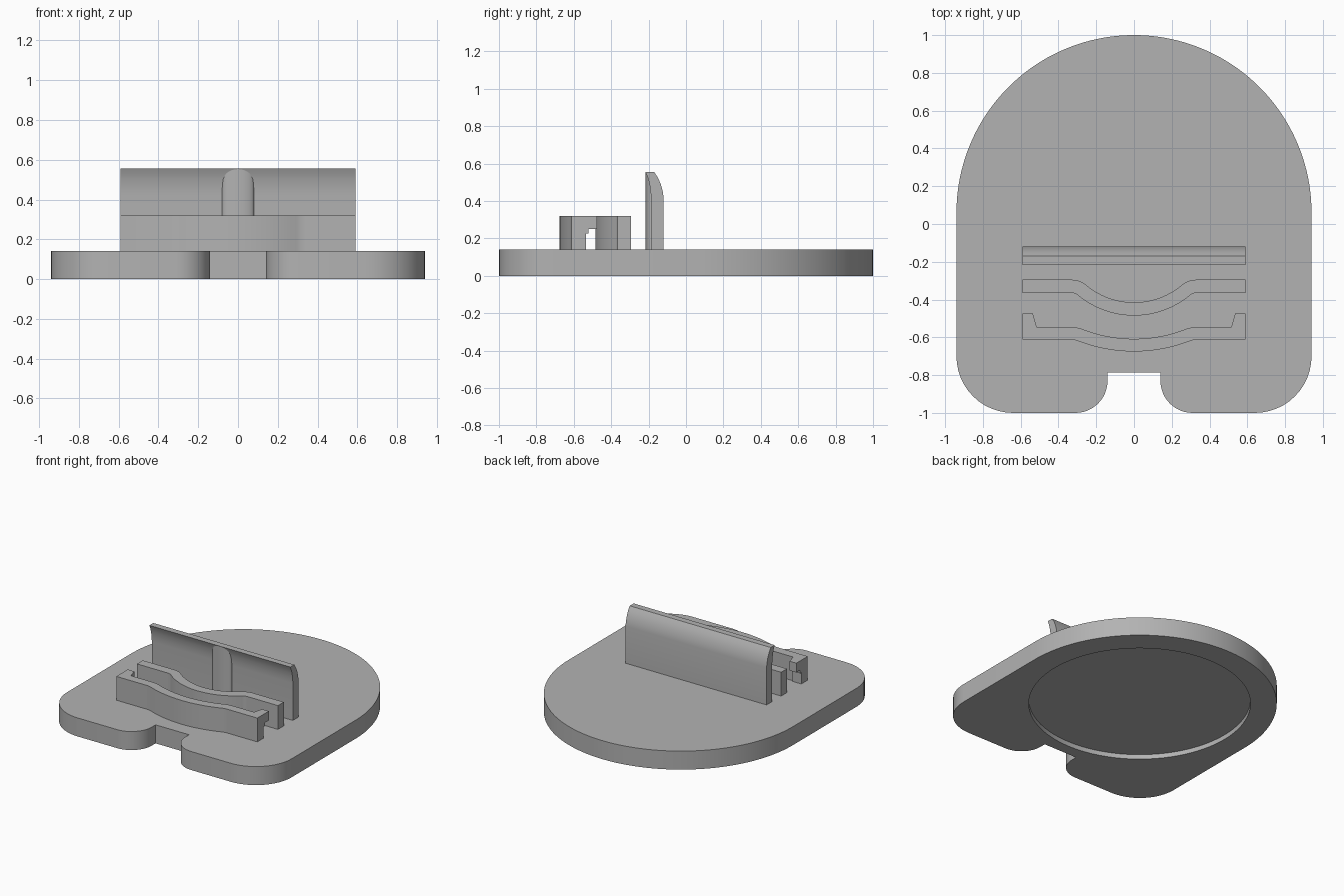
import bpy, bmesh, math
from mathutils import Matrix, Vector

cube = bpy.data.objects.get("Cube")
if cube:
    bpy.data.objects.remove(cube, do_unlink=True)

grey = bpy.data.materials.new("plain grey")
grey.use_nodes = True
COLOUR = (0.45, 0.45, 0.45, 1)
grey.diffuse_color = COLOUR
grey.node_tree.nodes["Principled BSDF"].inputs["Base Color"].default_value = COLOUR

BASE_TOP, RIB_TOP, WALL_TOP = 0.14, 0.32, 0.555
HALF = 0.59


def arc(cx, cy, r, start, end, steps=12):
    angles = [math.radians(start + (end - start) * i / steps) for i in range(steps + 1)]
    return [(cx + r * math.cos(a), cy + r * math.sin(a)) for a in angles]


def mirrored(half):
    """Close a right-hand outline with its mirror image about x = 0."""
    return half + [(-x, y) for x, y in reversed(half) if abs(x) > 1e-5]


def finish(obj):
    bpy.ops.object.select_all(action='DESELECT')
    obj.select_set(True)
    bpy.context.view_layer.objects.active = obj
    bpy.ops.object.shade_smooth_by_angle(angle=math.radians(30))


def extrude(name, outline, low, high, along_x=False):
    """Prism of a plan outline along z, or of a (y, z) section along x."""
    bm = bmesh.new()
    place = (lambda a, b: (low, a, b)) if along_x else (lambda a, b: (a, b, low))
    face = bm.faces.new([bm.verts.new(place(a, b)) for a, b in outline])
    out = bmesh.ops.extrude_face_region(bm, geom=[face])
    shift = Vector((high - low, 0, 0) if along_x else (0, 0, high - low))
    bmesh.ops.translate(bm, vec=shift,
                        verts=[v for v in out["geom"] if isinstance(v, bmesh.types.BMVert)])
    bmesh.ops.recalc_face_normals(bm, faces=bm.faces)
    mesh = bpy.data.meshes.new(name)
    bm.to_mesh(mesh)
    bm.free()
    mesh.materials.append(grey)
    obj = bpy.data.objects.new(name, mesh)
    bpy.context.collection.objects.link(obj)
    finish(obj)
    return obj


def bowed_edge(flat_y, drop, bend_x, fillet):
    """Right half of a bowed edge: central bow, then a fillet into the flat."""
    span = (drop ** 2 + bend_x ** 2) / (2 * drop)
    bow = span - fillet
    turn = math.degrees(math.asin(bend_x / span))
    pts = arc(0, flat_y - drop + bow, bow, -90, -90 + turn)
    return pts + arc(bend_x, flat_y - fillet, fillet, 90 + turn, 90, 8)[1:]


def cut(obj, cutter):
    cutter.hide_render = True
    mod = obj.modifiers.new("cut", 'BOOLEAN')
    mod.operation = 'DIFFERENCE'
    mod.solver = 'EXACT'
    mod.object = cutter
    bpy.context.view_layer.objects.active = obj
    bpy.ops.object.modifier_apply(modifier=mod.name)
    bpy.data.objects.remove(cutter, do_unlink=True)
    finish(obj)


# Base plate: round back, rounded front corners, notch in the front edge
plate = [(0.14, -0.785)]
plate += arc(0.31, -0.83, 0.17, 180, 270)
plate += arc(0.64, -0.70, 0.30, -90, 0)
plate += arc(0, 0.06, 0.94, 0, 90, 40)
base = extrude("base_plate", mirrored(plate), 0, BASE_TOP)
# Shallow round recess underneath
cut(base, extrude("recess_cutter", arc(0, 0.06, 0.76, 0, 360, 96)[:-1], -0.1, 0.035))

# Middle rib, bowed towards the front
front = bowed_edge(-0.365, 0.12, 0.33, 0.05)
back = bowed_edge(-0.295, 0.12, 0.33, 0.12)
rib = front + [(HALF, -0.365), (HALF, -0.295)] + back[::-1]
left = [(-x, y) for x, y in back[1:]] + [(-HALF, -0.295), (-HALF, -0.365)]
left += [(-x, y) for x, y in front[:0:-1]]
extrude("middle_rib", rib + left, BASE_TOP, RIB_TOP)

# Front clip, bowed less, with hooked ends
front = bowed_edge(-0.612, 0.063, 0.34, 0.133)
back = bowed_edge(-0.545, 0.063, 0.34, 0.20)
hook = [(HALF, -0.612), (HALF, -0.475), (0.535, -0.475), (0.515, -0.545)]
left = [(-x, y) for x, y in back[1:]] + [(-x, y) for x, y in hook[::-1]]
left += [(-x, y) for x, y in front[:0:-1]]
clip = extrude("front_clip", front + hook + back[::-1] + left, BASE_TOP, RIB_TOP)
# Stepped undercut below the hooks
steps = [(-0.535, 0.1), (-0.535, 0.225), (-0.52, 0.225), (-0.52, 0.25), (-0.4, 0.25), (-0.4, 0.1)]
cut(clip, extrude("undercut_cutter", steps, -0.7, 0.7, along_x=True))

# Back wall with a lip that curls forward at the top
section = [(-0.187, BASE_TOP), (-0.187, 0.42), (-0.190, 0.46), (-0.197, 0.50),
           (-0.206, 0.53), (-0.217, WALL_TOP), (-0.170, WALL_TOP), (-0.150, 0.525),
           (-0.135, 0.49), (-0.125, 0.455), (-0.120, 0.42), (-0.120, BASE_TOP)]
extrude("back_wall", section, -HALF, HALF, along_x=True)

# Central bulge on the front of the wall
bulge = [(0.08 * math.sin(t), -0.187 - 0.029 * math.cos(t))
         for t in (math.pi * (i / 16 - 0.5) for i in range(17))]
bulge += [(0.08, -0.175), (-0.08, -0.175)]
extrude("wall_bulge", bulge, BASE_TOP, WALL_TOP - 0.001)
